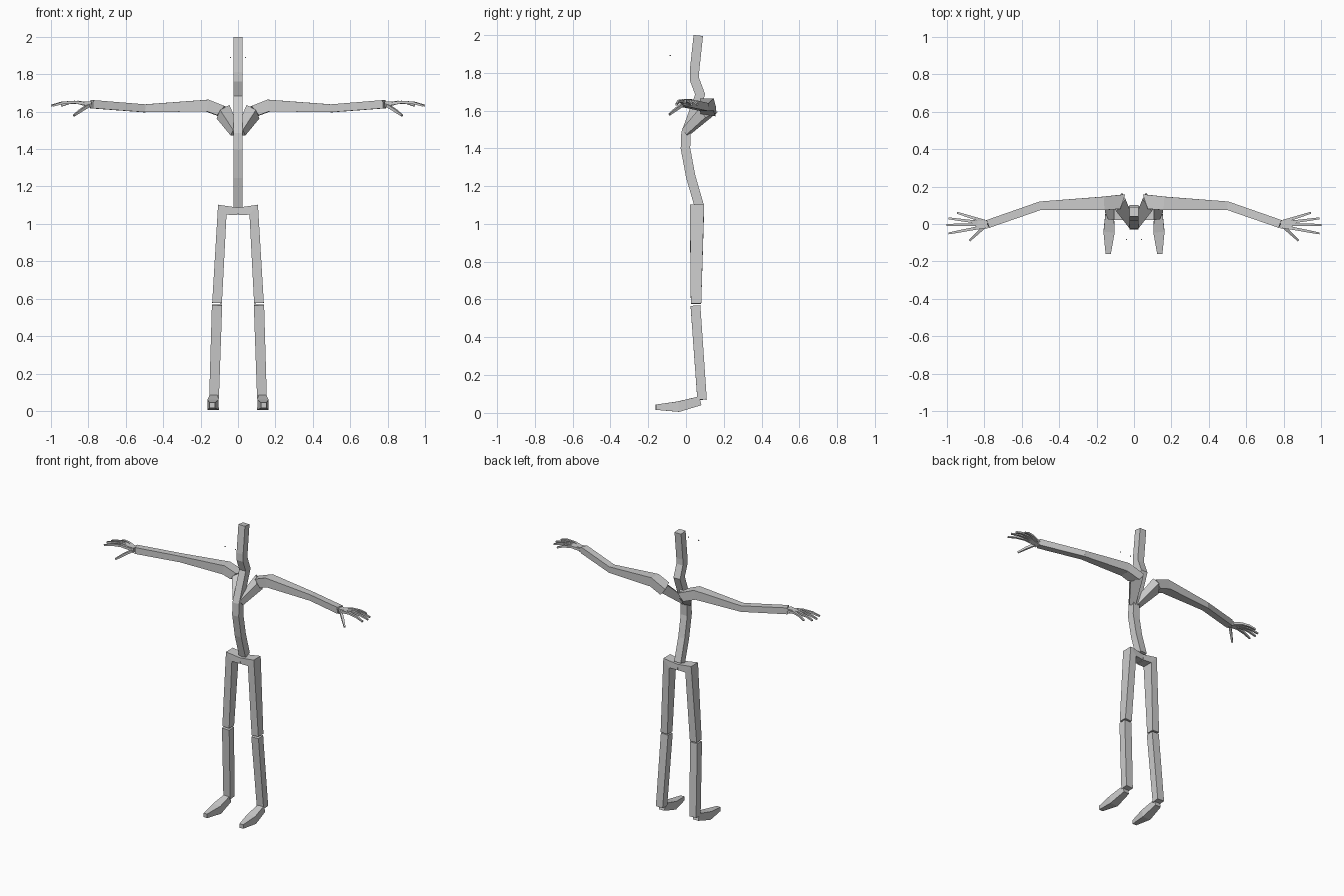
import bpy, bmesh
from mathutils import Vector

if "Cube" in bpy.data.objects:
    bpy.data.objects.remove(bpy.data.objects["Cube"], do_unlink=True)

grey = bpy.data.materials.new("light grey")
grey.use_nodes = True
grey.diffuse_color = (0.6, 0.6, 0.6, 1)
bsdf = grey.node_tree.nodes["Principled BSDF"]
bsdf.inputs["Base Color"].default_value = (0.6, 0.6, 0.6, 1)
bsdf.inputs["Roughness"].default_value = 0.8

X, Y, Z = Vector((1, 0, 0)), Vector((0, 1, 0)), Vector((0, 0, 1))


def add_mesh(name, bm):
    bmesh.ops.recalc_face_normals(bm, faces=bm.faces)
    mesh = bpy.data.meshes.new(name)
    bm.to_mesh(mesh)
    bm.free()
    mesh.materials.append(grey)
    bpy.context.collection.objects.link(bpy.data.objects.new(name, mesh))


def chain(names, points, sizes, ref):
    """One four-sided tapered bone per segment, mitred where bones meet.
    Each size is (extent along ref, extent across ref)."""
    pts = [Vector(p) for p in points]
    dirs = [(b - a).normalized() for a, b in zip(pts, pts[1:])]
    planes = [dirs[0]] + [(a + b).normalized() for a, b in zip(dirs, dirs[1:])] + [dirs[-1]]
    for i, name in enumerate(names):
        d = dirs[i]
        u = (ref - d * ref.dot(d)).normalized()
        v = d.cross(u)
        bm = bmesh.new()
        rings = []
        for j in (i, i + 1):
            ring = []
            for su, sv in ((-1, -1), (1, -1), (1, 1), (-1, 1)):
                off = (u * su * sizes[j][0] + v * sv * sizes[j][1]) / 2
                off -= d * (off.dot(planes[j]) / d.dot(planes[j]))
                ring.append(bm.verts.new(pts[j] + off))
            rings.append(ring)
            bm.faces.new(ring)
        for k in range(4):
            n = (k + 1) % 4
            bm.faces.new((rings[0][k], rings[0][n], rings[1][n], rings[1][k]))
        add_mesh(name, bm)


# Spine, neck and head
chain(["lower_spine", "middle_spine", "upper_spine", "chest", "lower_neck", "upper_neck", "head"],
      [(0, 0.07, 1.095), (0, 0.025, 1.25), (0, -0.003, 1.4), (0, 0, 1.48),
       (0, 0.075, 1.685), (0, 0.045, 1.765), (0, 0.045, 1.81), (0, 0.065, 1.997)],
      [(0.05, 0.05)] * 8, X)

for side, s in (("left", 1), ("right", -1)):

    def limb(names, points, sizes, ref):
        chain([side + "_" + n for n in names],
              [(s * x, y, z) for x, y, z in points], sizes, ref)

    # Legs
    limb(["hip", "thigh"],
         [(0, 0.058, 1.067), (0.084, 0.058, 1.076), (0.112, 0.053, 0.577)],
         [(0.065, 0.04), (0.075, 0.048), (0.055, 0.052)], Y)
    limb(["shin"], [(0.112, 0.05, 0.567), (0.128, 0.085, 0.07)],
         [(0.052, 0.055), (0.05, 0.052)], Y)
    limb(["foot", "toes"],
         [(0.13, 0.075, 0.064), (0.133, -0.04, 0.033), (0.138, -0.16, 0.03)],
         [(0.048, 0.042), (0.055, 0.06), (0.028, 0.028)], Z)

    # Arms
    limb(["collar", "shoulder", "upper_arm", "forearm"],
         [(0.015, 0, 1.487), (0.08, 0.118, 1.6), (0.165, 0.11, 1.633),
          (0.5, 0.098, 1.618), (0.782, 0, 1.64)],
         [(0.04, 0.04), (0.06, 0.075), (0.062, 0.072), (0.042, 0.045), (0.044, 0.044)], Z)

    # Hands
    limb(["palm"], [(0.785, -0.002, 1.638), (0.845, 0, 1.646)],
         [(0.035, 0.044), (0.015, 0.03)], Z)
    for name, y0, tip_x, tip_y in (("index", -0.014, 0.99, -0.05), ("middle", -0.003, 1, -0.005),
                                   ("ring", 0.005, 0.99, 0.03), ("little", 0.014, 0.945, 0.06)):
        base, tip = Vector((0.8, y0, 1.64)), Vector((tip_x, tip_y, 1.632))
        joints = [base.lerp(tip, t) + Z * rise
                  for t, rise in ((0, 0), (0.38, 0.014), (0.72, 0.013), (1, 0))]
        limb([name + "_" + part for part in ("knuckle", "middle", "tip")], joints,
             [(w, w) for w in (0.018, 0.015, 0.013, 0.01)], Z)
    limb(["thumb_base", "thumb_tip"],
         [(0.795, -0.012, 1.635), (0.84, -0.052, 1.607), (0.878, -0.088, 1.579)],
         [(0.016, 0.016), (0.015, 0.015), (0.01, 0.01)], Z)

    # Tiny eye markers
    limb(["eye"], [(0.04, -0.086, 1.89), (0.04, -0.08, 1.89)], [(0.005, 0.005)] * 2, Z)
